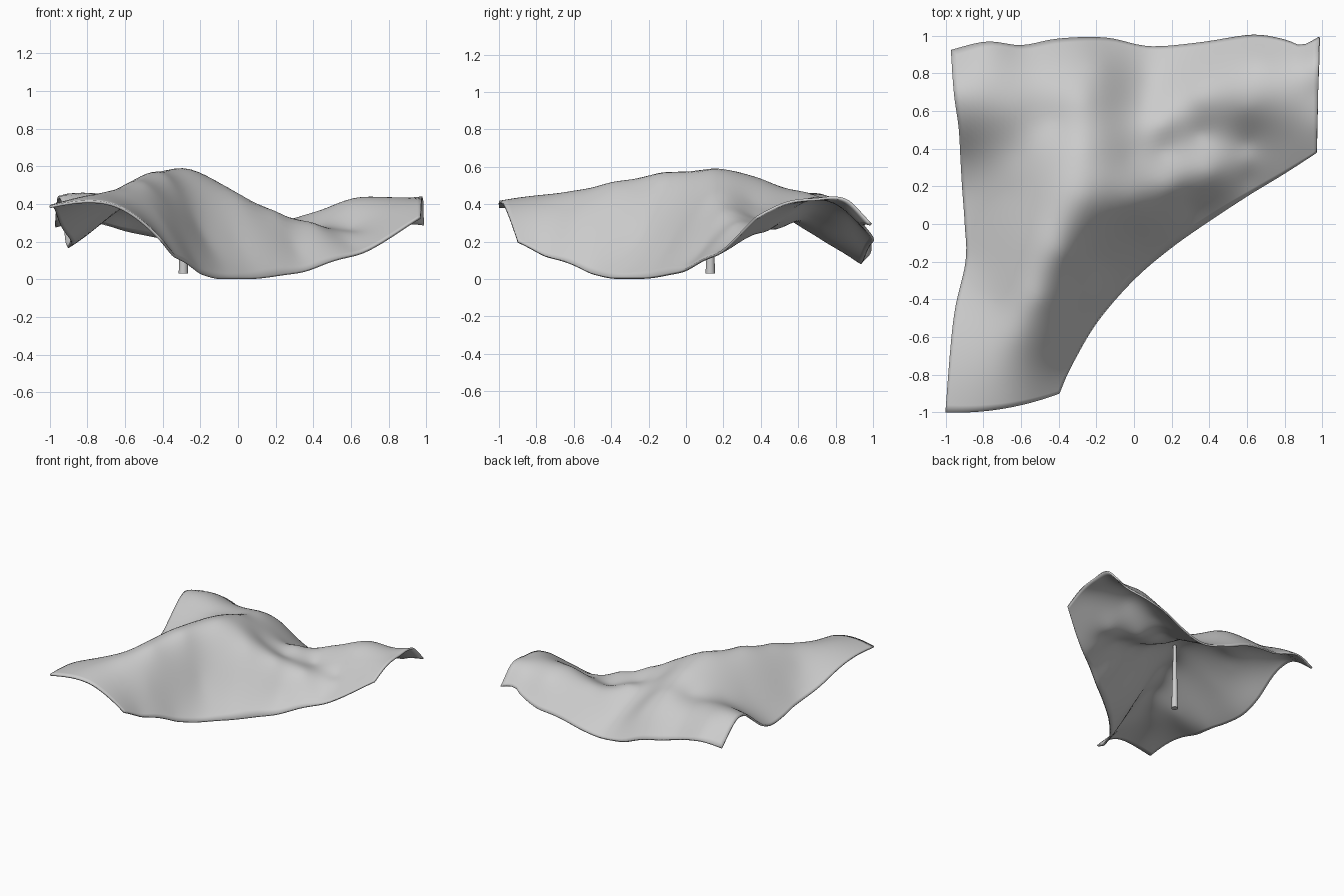
import bpy, math
from mathutils import Vector

if "Cube" in bpy.data.objects:
    bpy.data.objects.remove(bpy.data.objects["Cube"])

# Hem of the cloth: outer L-shaped side and the sagging diagonal side
outer = [(-1, -1, .385), (-.955, -.5, .32), (-.89, -.2, .21), (-.895, 0, .18), (-.91, .2, .18),
         (-.92, .36, .25), (-.93, .52, .38), (-.955, .7, .435), (-.97, .92, .28),
         (-.78, .965, .31), (-.6, .945, .26), (-.4, .98, .22), (-.15, .985, .14), (.08, .94, .085),
         (.35, .96, .13), (.63, 1, .2), (.8, .975, .25), (.89, .945, .29), (.985, .99, .29)]
diagonal = [(-.4, -.9, .2), (-.34, -.76, .125), (-.2, -.52, .035), (0, -.29, .005), (.2, -.12, .02),
            (.4, .02, .06), (.6, .15, .125), (.8, .27, .22), (.97, .38, .33)]

# Folds: ridges and valleys inside the cloth
ridges = [(-.27, .14, .58), (-.38, -.15, .54), (-.5, -.4, .505), (-.63, -.6, .465), (-.75, -.8, .44),
          (-.65, -.97, .39), (-.27, .4, .53), (-.27, .65, .455), (-.2, .83, .33),
          (0, .13, .435), (.2, .2, .35), (.4, .27, .29), (.6, .34, .24),
          (-.02, .36, .4), (.15, .53, .345), (.35, .67, .335), (.6, .62, .405), (.85, .63, .42),
          (.98, .53, .405), (.98, .7, .425), (.98, .87, .415), (.65, .85, .375), (-.65, .62, .44), (-.75, .8, .415)]
valleys = [(-.65, .15, .37), (-.62, .38, .385), (-.43, .55, .43), (-.45, .85, .34), (-.08, .62, .35),
           (.06, .62, .28), (.08, .76, .195), (.15, .38, .32), (.35, .48, .27), (.6, .43, .26), (.8, .45, .325),
           (0, -.08, .19), (-.2, -.2, .25), (-.4, -.6, .3), (-.75, -.4, .39), (.3, .1, .165), (.6, .24, .175)]
points = outer + diagonal + ridges + valleys


def kernel(d2):
    return 0.5 * d2 * math.log(d2) if d2 > 1e-12 else 0.0


def thin_plate(pts):
    """Smooth height function through the given points."""
    n = len(pts)
    rows = []
    for i, (x, y, z) in enumerate(pts):
        row = [kernel((x - p[0]) ** 2 + (y - p[1]) ** 2) for p in pts] + [1, x, y, z]
        row[i] += 0.001
        rows.append(row)
    for poly in ([1] * n, [p[0] for p in pts], [p[1] for p in pts]):
        rows.append(list(poly) + [0, 0, 0, 0])
    m = n + 3
    for c in range(m):
        k = max(range(c, m), key=lambda r: abs(rows[r][c]))
        rows[c], rows[k] = rows[k], rows[c]
        for r in range(m):
            if r != c:
                f = rows[r][c] / rows[c][c]
                if f:
                    rows[r] = [a - f * b for a, b in zip(rows[r], rows[c])]
    w = [rows[i][m] / rows[i][i] for i in range(m)]

    def height(x, y):
        s = w[n] + w[n + 1] * x + w[n + 2] * y
        return s + sum(wi * kernel((x - p[0]) ** 2 + (y - p[1]) ** 2) for wi, p in zip(w, pts))
    return height


def rounded(path):
    """Catmull-Rom subdivision of a plan path."""
    ps = [Vector(p[:2]) for p in path]
    ps = [ps[0]] + ps + [ps[-1]]
    out = []
    for a, b, c, d in zip(ps, ps[1:], ps[2:], ps[3:]):
        for k in range(6):
            t = k / 6
            out.append(.5 * (2 * b + (c - a) * t + (2 * a - 5 * b + 4 * c - d) * t * t
                             + (3 * b - a - 3 * c + d) * t ** 3))
    return out + [ps[-1]]


def resample(ps, count):
    """Evenly spaced plan positions along a polyline."""
    lens = [(b - a).length for a, b in zip(ps, ps[1:])]
    out = []
    for i in range(count):
        t, k = sum(lens) * i / (count - 1), 0
        while k < len(lens) - 1 and t > lens[k]:
            t -= lens[k]
            k += 1
        out.append(ps[k].lerp(ps[k + 1], min(1, t / lens[k])))
    return out


# Draped cloth: sheet lofted between the two hems, the corner kept sharp
NU, NV = 97, 41
height = thin_plate(points)
edge_a = resample(rounded(diagonal), NU)
edge_b = resample(rounded(outer[:9]), NU // 2 + 1)[:-1] + resample(rounded(outer[8:]), NU // 2 + 1)
verts, faces = [], []
for i, (a, b) in enumerate(zip(edge_a, edge_b)):
    for j in range(NV):
        t = j / (NV - 1)
        p = a.lerp(b, t)
        p.y -= .12 * t * (1 - t) * max(0, 1 - i / 20)   # bowed front hem
        verts.append((p.x, p.y, max(.006, height(p.x, p.y))))
for i in range(NU - 1):
    for j in range(NV - 1):
        q = i * NV + j
        faces.append((q, q + NV, q + NV + 1, q + 1))
mesh = bpy.data.meshes.new("draped_cloth")
mesh.from_pydata(verts, [], faces)
cloth = bpy.data.objects.new("draped_cloth", mesh)
bpy.context.collection.objects.link(cloth)
solid = cloth.modifiers.new("thickness", 'SOLIDIFY')
solid.thickness, solid.offset = .014, 0
mesh.shade_smooth()

# Tapered pole under the peak
bpy.ops.mesh.primitive_cone_add(vertices=16, radius1=.025, radius2=.012, depth=.54, location=(-.29, .13, .3))
pole = bpy.context.object
pole.name = "support_pole"
bpy.ops.object.shade_smooth_by_angle()
